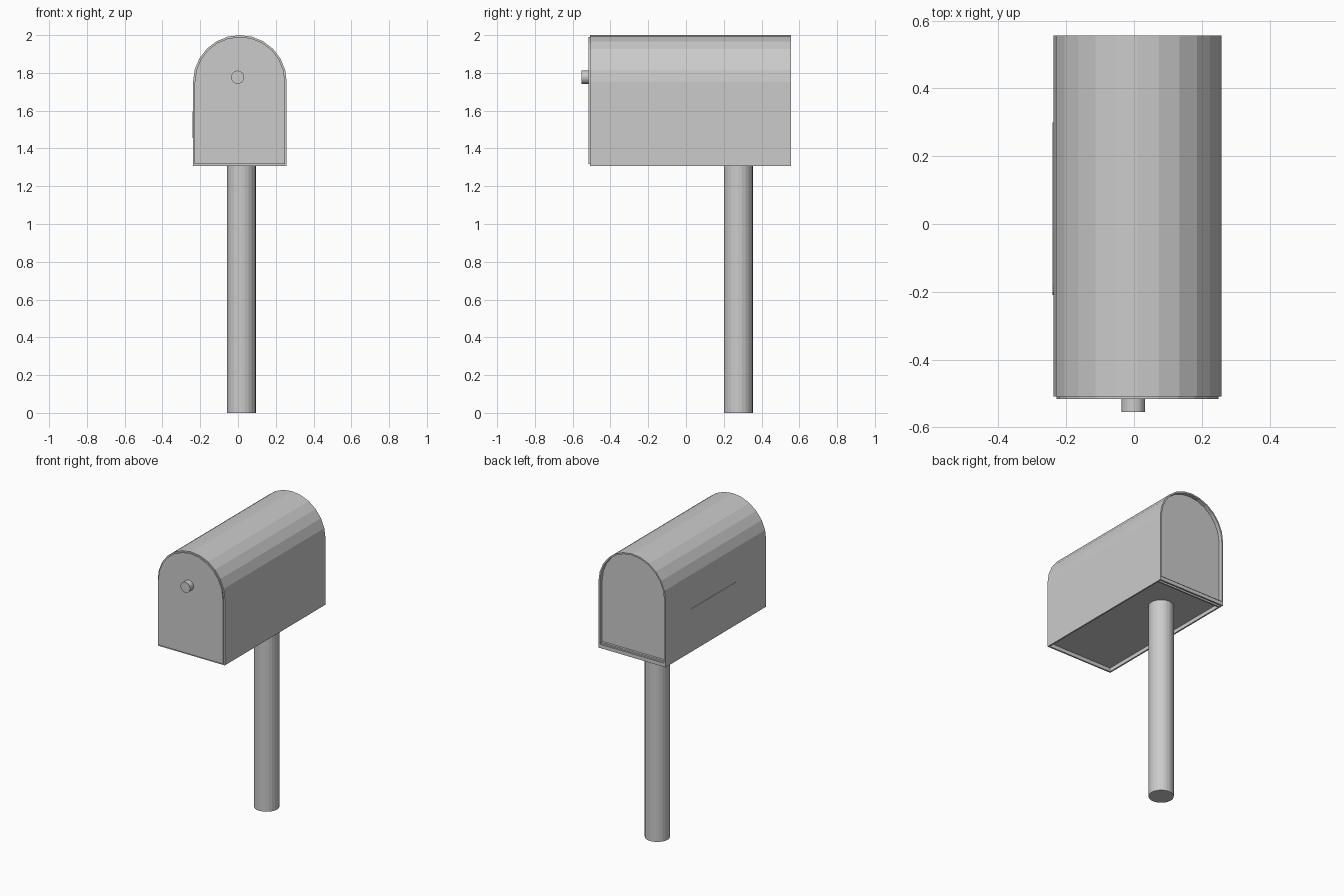
import bpy, bmesh, math
from mathutils import Vector

cube = bpy.data.objects.get("Cube")
if cube:
    bpy.data.objects.remove(cube, do_unlink=True)

# Single painted metal colour
grey = bpy.data.materials.new("grey_metal")
grey.use_nodes = True
grey.diffuse_color = (0.6, 0.6, 0.6, 1)
grey.node_tree.nodes["Principled BSDF"].inputs["Base Color"].default_value = (0.6, 0.6, 0.6, 1)

CX = 0.01              # box centre line
HALF = 0.248           # box half width
TOP, BOTTOM = 2.0, 1.307
FRONT, BACK = -0.508, 0.556
WALL = 0.01
SPRING = TOP - HALF    # height where the arch starts


def prism(name, points, direction):
    """Extrude a flat polygon along a direction into a closed solid."""
    bm = bmesh.new()
    face = bm.faces.new([bm.verts.new(p) for p in points])
    new = bmesh.ops.extrude_face_region(bm, geom=[face], use_keep_orig=True)["geom"]
    verts = [v for v in new if isinstance(v, bmesh.types.BMVert)]
    bmesh.ops.translate(bm, verts=verts, vec=Vector(direction))
    bmesh.ops.recalc_face_normals(bm, faces=bm.faces)
    mesh = bpy.data.meshes.new(name)
    bm.to_mesh(mesh)
    bm.free()
    mesh.materials.append(grey)
    obj = bpy.data.objects.new(name, mesh)
    bpy.context.collection.objects.link(obj)
    return obj


def arch(inset, y, base, segments=12):
    """Arched outline from bottom right, over the top, to bottom left."""
    r = HALF - inset
    pts = [(CX + r, y, base)]
    for i in range(segments + 1):
        a = math.pi * i / segments
        pts.append((CX + r * math.cos(a), y, SPRING + r * math.sin(a)))
    return pts + [(CX - r, y, base)]


def box(name, lo, hi):
    x0, y0, z0 = lo
    x1, y1, z1 = hi
    return prism(name, [(x0, y0, z0), (x1, y0, z0), (x1, y1, z0), (x0, y1, z0)],
                 (0, 0, z1 - z0))


def cylinder(name, radius, depth, location, rotation=(0, 0, 0), sides=24):
    bpy.ops.mesh.primitive_cylinder_add(vertices=sides, radius=radius, depth=depth,
                                        location=location, rotation=rotation)
    obj = bpy.context.object
    obj.name = name
    obj.data.materials.append(grey)
    return obj


# Arched shell, open underneath
prism("shell", arch(0, FRONT, BOTTOM) + arch(WALL, FRONT, BOTTOM)[::-1],
      (0, BACK - FRONT, 0))

# End walls: front closed, back recessed behind the rim
prism("front_wall", arch(WALL, FRONT, BOTTOM), (0, WALL, 0))
prism("back_panel", arch(WALL, BACK - 0.035, BOTTOM), (0, WALL, 0))

# Raised floor and the lip along the back edge
inner = HALF - WALL
floor_z = BOTTOM + 0.025
box("floor", (CX - inner, FRONT + WALL, floor_z), (CX + inner, BACK - WALL, floor_z + WALL))
box("back_lip", (CX - inner, BACK - WALL, BOTTOM), (CX + inner, BACK, floor_z))

# Door plate and knob
prism("door", arch(0.009, FRONT - 0.008, BOTTOM + WALL), (0, 0.008, 0))
cylinder("knob", 0.035, 0.05, (-0.002, -0.529, 1.777), (math.pi / 2, 0, 0))

# Flag, a thin plate lying on the side
side = CX - HALF
flag = [(0.30, 1.455), (0.30, 1.595), (-0.18, 1.595), (-0.20, 1.59),
        (-0.21, 1.575), (-0.21, 1.548), (0.143, 1.548), (0.143, 1.455)]
prism("flag", [(side - 0.002, y, z) for y, z in flag], (0.004, 0, 0))

# Round post
cylinder("post", 0.077, floor_z, (0.018, 0.277, floor_z / 2))
